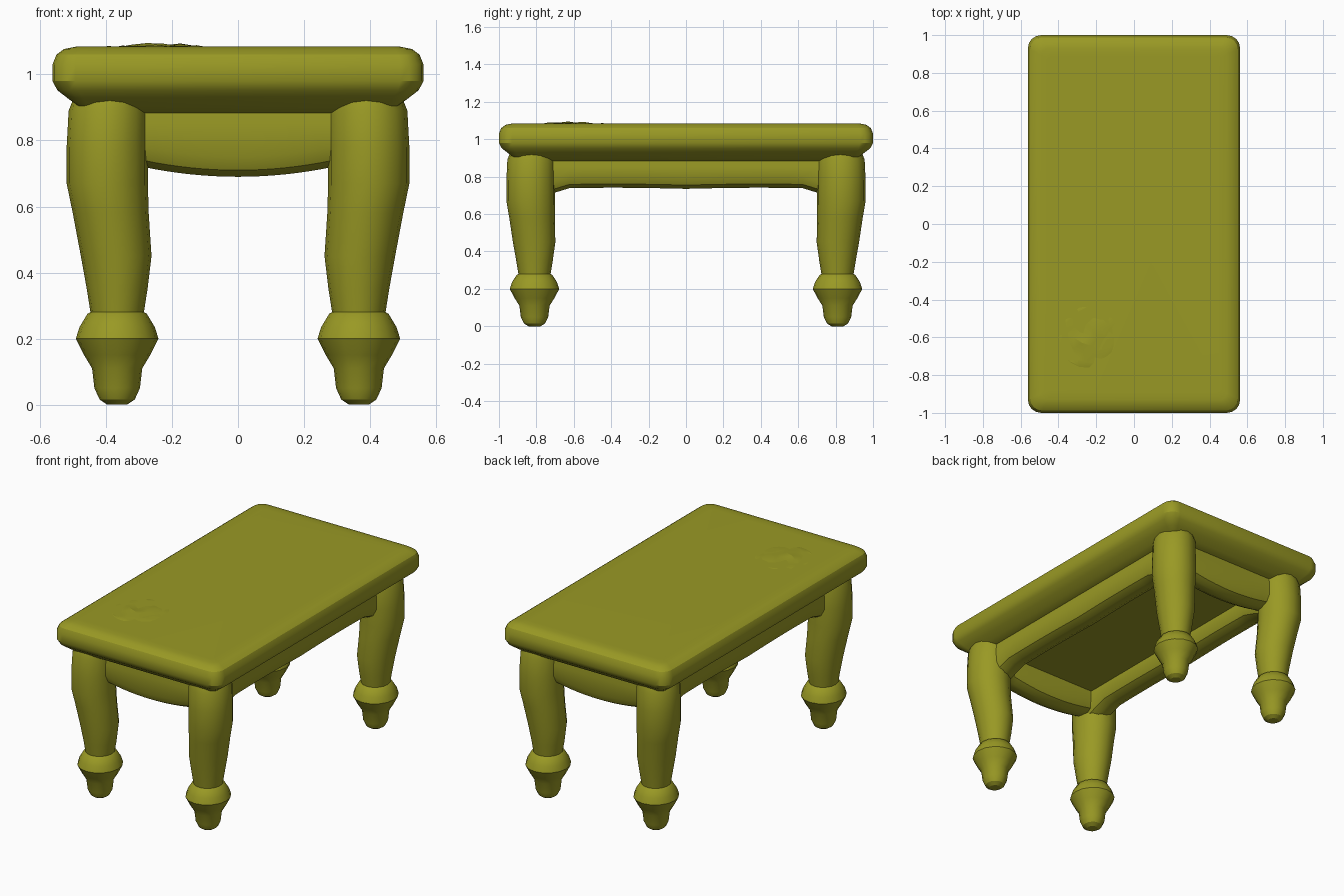
import bpy, bmesh, math, random
from mathutils import Vector

cube = bpy.data.objects.get("Cube")
if cube:
    bpy.data.objects.remove(cube)

random.seed(4)
olive = bpy.data.materials.new("olive")
olive.use_nodes = True
olive.diffuse_color = (0.32, 0.32, 0.018, 1)
olive.node_tree.nodes["Principled BSDF"].inputs["Base Color"].default_value = olive.diffuse_color


def finish(name, bm, angle=30):
    bmesh.ops.recalc_face_normals(bm, faces=bm.faces)
    mesh = bpy.data.meshes.new(name)
    bm.to_mesh(mesh)
    bm.free()
    mesh.materials.append(olive)
    obj = bpy.data.objects.new(name, mesh)
    bpy.context.collection.objects.link(obj)
    bpy.ops.object.select_all(action="DESELECT")
    obj.select_set(True)
    bpy.context.view_layer.objects.active = obj
    bpy.ops.object.shade_smooth_by_angle(angle=math.radians(angle))
    return obj


def loft(name, rings):
    """Skin a list of equal-sized point loops and cap both ends."""
    bm = bmesh.new()
    loops = [[bm.verts.new(p) for p in ring] for ring in rings]
    n = len(loops[0])
    for a, b in zip(loops, loops[1:]):
        for i in range(n):
            j = (i + 1) % n
            bm.faces.new((a[i], a[j], b[j], b[i]))
    bm.faces.new(loops[0])
    bm.faces.new(loops[-1])
    return finish(name, bm)


def rounded_rect(hx, hy, z, radius, steps=4):
    ring = []
    for k, (sx, sy) in enumerate([(1, 1), (-1, 1), (-1, -1), (1, -1)]):
        for i in range(steps + 1):
            a = (k + i / steps) * math.pi / 2
            ring.append(Vector((sx * (hx - radius) + radius * math.cos(a),
                                sy * (hy - radius) + radius * math.sin(a), z)))
    return ring


# Tabletop: rounded slab, underside sloping to the rails, low panel between them
slab = [(0.17, 0.84), (0.16, 0.878), (0.12, 0.884), (0.085, 0.9), (0.05, 0.925),
        (0.015, 0.952), (0, 0.98), (0, 1.03), (0.012, 1.06), (0.035, 1.077),
        (0.07, 1.084), (0.11, 1.085)]
loft("tabletop", [rounded_rect(0.562 - d, 1 - d, z, max(0.07 - d / 2, 0.02))
                  for d, z in slab])

# Shallow uneven patch on the tabletop
bm = bmesh.new()
bmesh.ops.create_icosphere(bm, subdivisions=3, radius=1)
for v in bm.verts:
    h = 0.02 * random.uniform(0.4, 1)
    v.co = Vector((-0.24 + 0.18 * v.co.x, -0.6 + 0.19 * v.co.y, 1.076 + h * v.co.z))
finish("worn_patch", bm, 15)

# Turned legs: height, radius, outward lean
turning = [(0, 0.03, 0), (0.015, 0.053, 0), (0.05, 0.069, 0), (0.11, 0.076, 0),
           (0.15, 0.1, 0), (0.2, 0.125, 0), (0.235, 0.114, 0), (0.275, 0.09, 0),
           (0.28, 0.081, 0), (0.35, 0.092, 0), (0.45, 0.107, 0.1), (0.58, 0.115, 0.65),
           (0.67, 0.123, 1), (0.78, 0.123, 1), (0.89, 0.12, 0.9), (0.93, 0.11, 0.7)]
SIDES = 16
for side, sx in (("left", 1), ("right", -1)):
    for end, sy in (("front", -1), ("back", 1)):
        rings = []
        for z, r, lean in turning:
            cx, cy = sx * (0.366 + 0.03 * lean), sy * (0.81 + 0.02 * lean)
            rings.append([(cx + r * math.cos(math.tau * i / SIDES),
                           cy + r * 1.06 * math.sin(math.tau * i / SIDES), z)
                          for i in range(SIDES)])
        loft(f"{end}_{side}_leg", rings)


def rail(name, along_x, offset, half, lower, top=0.9, thick=0.08):
    """Apron rail with a rounded, shaped lower edge."""
    rings = []
    count = 20
    for i in range(count + 1):
        t = -1 + 2 * i / count
        low = lower(abs(t))
        section = [(-0.95, top), (-1, top - 0.05), (-1, low + 0.06), (-0.75, low + 0.02),
                   (-0.3, low), (0.3, low), (0.75, low + 0.02), (1, low + 0.06),
                   (1, top - 0.05), (0.95, top)]
        rings.append([(t * half, offset + u * thick, z) if along_x
                      else (offset + u * thick, t * half, z) for u, z in section])
    return loft(name, rings)


def short_edge(t):
    return 0.69 + 0.03 * min(1, t * 1.25) ** 2


def long_edge(t):
    wave = 0.735 + 0.006 * math.sin(t * math.pi)
    return wave - 0.05 * max(0, (t - 0.82) / 0.18)


for name, s in (("front", -1), ("back", 1)):
    rail(name + "_rail", True, s * 0.797, 0.36, short_edge)
for name, s in (("left", 1), ("right", -1)):
    rail(name + "_rail", False, s * 0.36, 0.78, long_edge)
